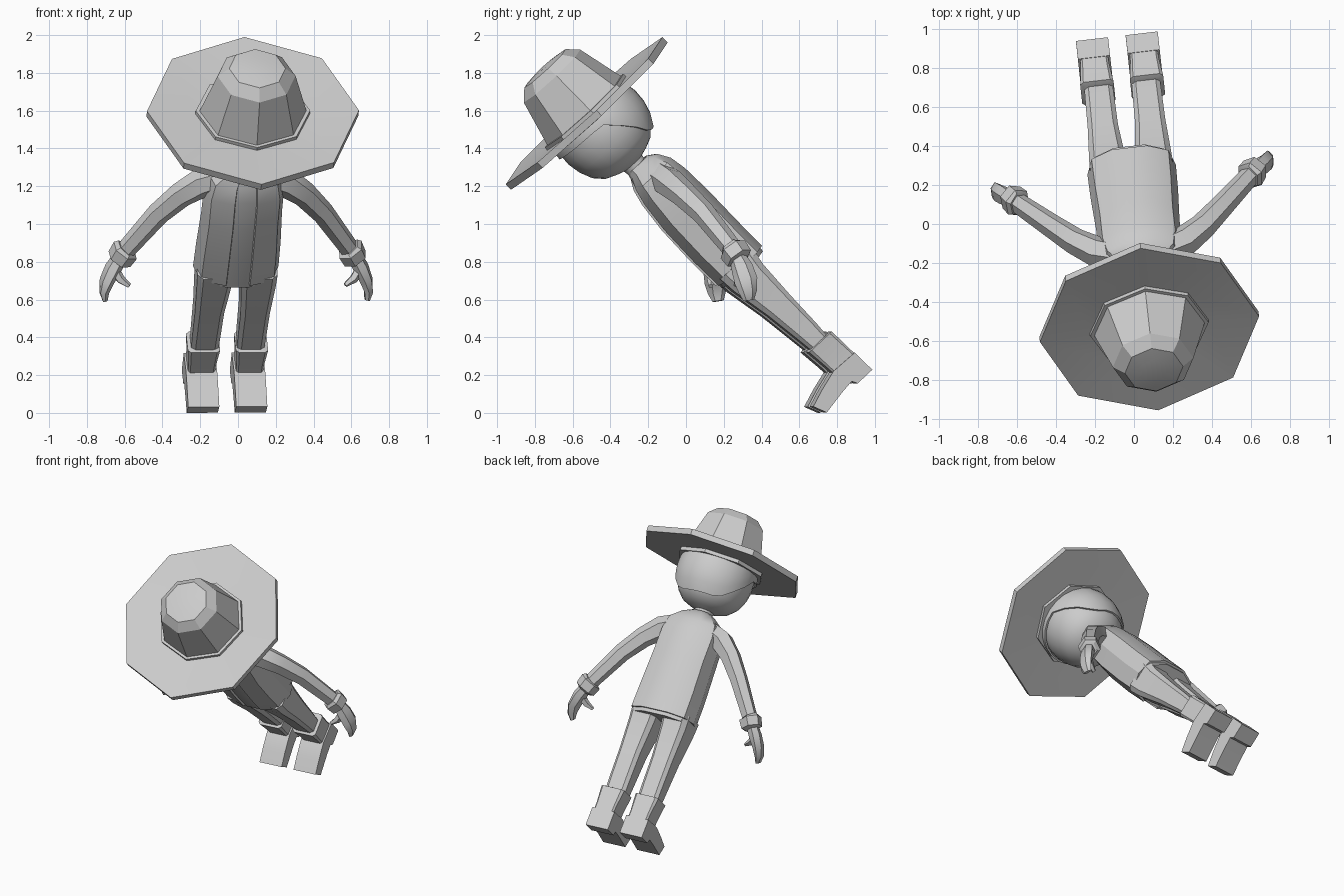
import bpy, bmesh, math
from mathutils import Matrix, Vector

if "Cube" in bpy.data.objects:
    bpy.data.objects.remove(bpy.data.objects["Cube"])

# The figure is built upright, then tilted forward into place
ux, uy, uz = Vector((.993, .116, .004)), Vector((-.079, .728, .684)), Vector((.076, -.680, .732))
POSE = Matrix((ux, uy, uz)).transposed().to_4x4()
POSE.translation = (-.075, .841, .114)

grey = bpy.data.materials.new("plain_grey")
grey.diffuse_color = (.6, .6, .6, 1)
grey.use_nodes = True
grey.node_tree.nodes["Principled BSDF"].inputs["Base Color"].default_value = grey.diffuse_color


def loft(name, rings, closed=True, caps=True, thick=0, angle=30):
    """Skin a list of equal-length point rings."""
    bm = bmesh.new()
    vs = [[bm.verts.new(p) for p in r] for r in rings]
    n = len(rings[0])
    for lo, hi in zip(vs, vs[1:]):
        for i in range(n if closed else n - 1):
            j = (i + 1) % n
            bm.faces.new((lo[i], lo[j], hi[j], hi[i]))
    if caps:
        bm.faces.new(vs[0][::-1])
        bm.faces.new(vs[-1])
    if thick:
        bmesh.ops.recalc_face_normals(bm, faces=bm.faces)
        bmesh.ops.solidify(bm, geom=bm.faces[:], thickness=thick)
    bmesh.ops.recalc_face_normals(bm, faces=bm.faces)
    bm.transform(POSE)
    me = bpy.data.meshes.new(name)
    bm.to_mesh(me)
    bm.free()
    me.materials.append(grey)
    ob = bpy.data.objects.new(name, me)
    bpy.context.collection.objects.link(ob)
    bpy.context.view_layer.objects.active = ob
    ob.select_set(True)
    bpy.ops.object.shade_smooth_by_angle(angle=math.radians(angle))
    ob.select_set(False)
    return ob


def circle(z, rx, ry, n, y=0):
    return [(rx * math.cos(2 * math.pi * i / n), y + ry * math.sin(2 * math.pi * i / n), z)
            for i in range(n)]


def tube(name, stations, s, n=6):
    """Tube along (x, y, z, radius across, radius in depth); s mirrors x."""
    pts = [Vector((s * p[0], p[1], p[2])) for p in stations]
    rings = []
    for k, p in enumerate(pts):
        t = (pts[min(k + 1, len(pts) - 1)] - pts[max(k - 1, 0)]).normalized()
        side = t.cross(Vector((0, 1, 0))).normalized()
        deep = side.cross(t)
        r1, r2 = stations[k][3:]
        rings.append([p + side * r1 * math.cos(2 * math.pi * (i + .5) / n)
                      + deep * r2 * math.sin(2 * math.pi * (i + .5) / n) for i in range(n)])
    return loft(name, rings)


def box_ring(x, w, y0, y1, z, ch=.3):
    """Eight-sided chamfered rectangle."""
    d, c = (y1 - y0) / 2, ch
    m = (y0 + y1) / 2
    unit = [(1, -1 + c), (1, 1 - c), (1 - c, 1), (-1 + c, 1),
            (-1, 1 - c), (-1, -1 + c), (-1 + c, -1), (1 - c, -1)]
    return [(x + w * a, m + d * b, z) for a, b in unit]


# Hat: brim and tapered crown
loft("hat_brim", [circle(1.995, .30, .28, 8), circle(1.99, .565, .57, 8),
                  circle(2.03, .565, .57, 8), circle(2.01, .30, .28, 8)], caps=False)
loft("hat_band", [circle(1.97, .31, .29, 8), circle(2.03, .305, .285, 8), circle(2.03, .28, .26, 8)])
loft("hat_crown", [circle(1.98, .30, .28, 8), circle(2.28, .208, .205, 8),
                   circle(2.335, .15, .15, 8), circle(2.345, .07, .07, 8)], angle=20)

# Head with neck, smooth
HEAD = [(1.56, .075), (1.62, .06), (1.65, .065), (1.665, .11), (1.69, .165), (1.74, .212),
        (1.81, .242), (1.88, .255), (1.95, .252), (2.02, .235), (2.10, .19), (2.16, .11)]
loft("head", [circle(z, r, r, 24) for z, r in HEAD], angle=60)


# Hair: a shell round the skull, low at the nape and high at the face
def head_radius(z):
    for (z0, r0), (z1, r1) in zip(HEAD, HEAD[1:]):
        if z0 <= z <= z1:
            return r0 + (r1 - r0) * (z - z0) / (z1 - z0)


def hair_low(a):
    s = math.sin(a)
    return 1.93 if s < 0 else 1.925 - .20 * min(1, s * 1.3)


hair = []
for k in range(6):
    ring = []
    for i in range(24):
        a = 2 * math.pi * i / 24
        z = hair_low(a) + (2.05 - hair_low(a)) * k / 5
        r = head_radius(z) + .006
        ring.append((r * math.cos(a), r * math.sin(a), z))
    hair.append(ring)
loft("hair", hair, caps=False, thick=-.012, angle=40)

# Torso: (height, half width, front, back)
TORSO = [(.87, .228, -.115, .195), (1.05, .225, -.125, .19), (1.28, .215, -.125, .187),
         (1.45, .215, -.11, .177), (1.54, .195, -.09, .16), (1.60, .12, -.06, .125),
         (1.63, .07, -.05, .08)]
HALF = [(.28, -1), (.85, -.75), (1, 0), (.87, .68), (.4, 1)]
SECTION = HALF + [(-x, y) for x, y in HALF[::-1]]


def section(z, w, f, b, inset=0):
    m, d = (f + b) / 2, (b - f) / 2 - inset
    return [((w - inset) * x, m + d * y, z) for x, y in SECTION]


loft("jacket", [section(*t) for t in TORSO], closed=False, caps=False, thick=.015)
shirt = [section(*t, inset=.014) for t in TORSO]
loft("shirt", [[(x * .95, y, .845) for x, y, z in shirt[0]]] + shirt)

for s, side in ((-1, "left"), (1, "right")):
    # Trouser leg
    x = s * .122
    loft(side + "_leg", [box_ring(x, .072, .01, .115, .24), box_ring(x, .075, -.01, .12, .38),
                         box_ring(x, .078, -.04, .12, .58), box_ring(x * .97, .092, -.085, .125, .80),
                         box_ring(x * .95, .098, -.095, .14, .90)])
    # Boot shaft, foot and heel
    x = s * .128
    loft(side + "_boot_shaft", [box_ring(x, .072, .005, .16, .10, .15), box_ring(x, .073, .0, .155, .17, .15),
                                box_ring(x, .086, -.015, .148, .295, .2), box_ring(x, .07, .0, .13, .30, .2)])
    foot = [(-.165, .0), (-.03, .022), (.045, .03), (.06, .0), (.166, .0),
            (.16, .13), (.01, .135), (-.10, .105), (-.196, .072)]
    loft(side + "_boot_foot", [[(x + k * .083, y, z) for y, z in foot] for k in (-1, 1)])
    # Sleeve, cuff and hand
    tube(side + "_sleeve", [(.12, .05, 1.51, .07, .08), (.225, .052, 1.462, .08, .08),
                            (.33, .056, 1.37, .068, .07), (.44, .056, 1.235, .06, .062),
                            (.62, .02, .97, .05, .052)], s)
    tube(side + "_cuff", [(.592, .026, 1.01, .062, .065), (.60, .024, 1.0, .075, .08),
                          (.628, .015, .945, .07, .075), (.634, .013, .935, .05, .05)], s)
    tube(side + "_palm", [(.625, .015, .96, .04, .042), (.662, -.012, .90, .042, .058),
                          (.693, -.045, .84, .035, .062), (.705, -.08, .79, .026, .048),
                          (.698, -.105, .755, .014, .03)], s)
    tube(side + "_thumb", [(.655, -.02, .90, .03, .028), (.62, -.062, .868, .024, .025),
                           (.575, -.09, .85, .012, .014)], s, 5)
